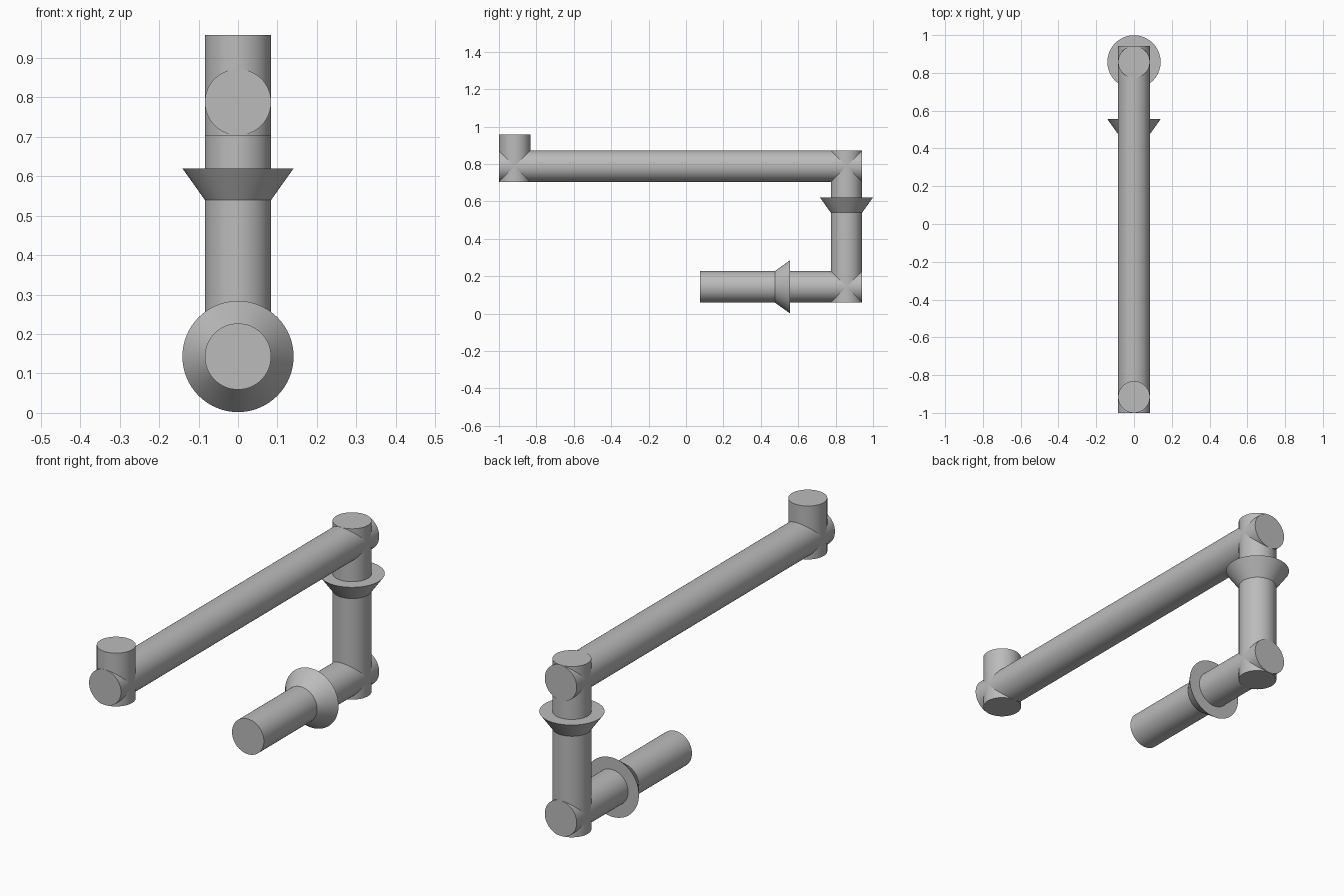
import bpy
from mathutils import Vector

cube = bpy.data.objects.get("Cube")
if cube:
    bpy.data.objects.remove(cube, do_unlink=True)

GREY = (0.5, 0.5, 0.5, 1.0)
grey = bpy.data.materials.new("plain grey")
grey.use_nodes = True
grey.diffuse_color = GREY
grey.node_tree.nodes["Principled BSDF"].inputs["Base Color"].default_value = GREY

PIPE = 0.084      # pipe radius
FLANGE = 0.141    # wide radius of the flared collars
BACK = 0.858      # y of the upright's axis
FRONT = -0.916    # y of the short stub's axis
HIGH = 0.788      # z of the upper arm's axis
LOW = 0.143       # z of the lower arm's axis


def tube(name, start, end, r_start=PIPE, r_end=PIPE):
    """Capped round section running from start to end."""
    a, b = Vector(start), Vector(end)
    axis = b - a
    bpy.ops.mesh.primitive_cone_add(
        vertices=64, radius1=r_start, radius2=r_end, depth=axis.length,
        location=(a + b) / 2, rotation=axis.to_track_quat('Z', 'Y').to_euler())
    obj = bpy.context.object
    obj.name = name
    obj.data.materials.append(grey)
    bpy.ops.object.shade_smooth_by_angle()
    return obj


# Pipes, each running through its neighbour at the corners
tube("upper_arm", (0, FRONT - PIPE, HIGH), (0, BACK + PIPE, HIGH))
tube("upright", (0, BACK, LOW - PIPE), (0, BACK, HIGH + PIPE))
tube("lower_arm", (0, 0.075, LOW), (0, BACK + PIPE, LOW))
tube("end_stub", (0, FRONT, HIGH - PIPE), (0, FRONT, 0.958))

# Flared collars
tube("upright_collar", (0, BACK, 0.54), (0, BACK, 0.62), PIPE, FLANGE)
tube("lower_arm_collar", (0, 0.475, LOW), (0, 0.555, LOW), PIPE, FLANGE)
